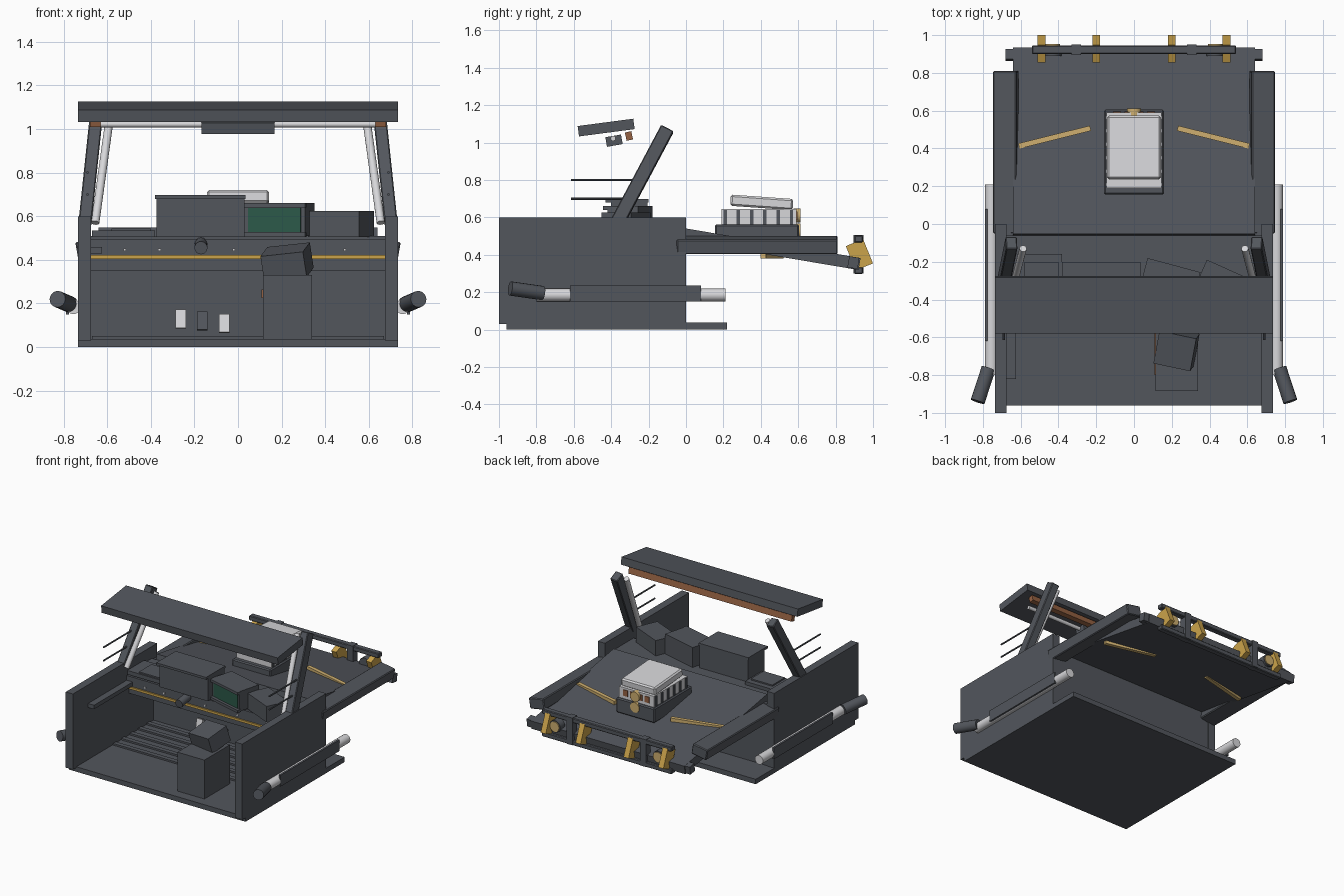
import bpy, math
from mathutils import Vector, Euler

cube = bpy.data.objects.get("Cube")
if cube:
    bpy.data.objects.remove(cube, do_unlink=True)


def material(name, r, g, b):
    m = bpy.data.materials.new(name)
    m.use_nodes = True
    m.diffuse_color = (r, g, b, 1)
    m.node_tree.nodes["Principled BSDF"].inputs["Base Color"].default_value = (r, g, b, 1)
    return m


grey = material("slate grey", 0.085, 0.093, 0.108)
white = material("pale grey", 0.68, 0.68, 0.70)
gold = material("gold", 0.60, 0.37, 0.07)
brass = material("brass", 0.62, 0.43, 0.16)
copper = material("copper", 0.30, 0.12, 0.055)
green = material("screen green", 0.025, 0.10, 0.065)


def finish(name, mat):
    ob = bpy.context.object
    ob.name = name
    ob.data.materials.append(mat)
    return ob


def block(name, center, size, mat=grey, rot=(0, 0, 0), bevel=0):
    """Box from centre, size and rotation in degrees."""
    bpy.ops.mesh.primitive_cube_add(size=1, location=center,
                                    rotation=[math.radians(a) for a in rot])
    ob = finish(name, mat)
    ob.scale = size
    bpy.ops.object.transform_apply(location=False, rotation=False, scale=True)
    if bevel:
        mod = ob.modifiers.new("Bevel", 'BEVEL')
        mod.width, mod.segments = bevel, 1
    return ob


def span(name, x, y, z, mat=grey, bevel=0):
    """Upright box from its limits on each axis."""
    lims = (x, y, z)
    return block(name, [(a + b) / 2 for a, b in lims],
                 [abs(b - a) for a, b in lims], mat, bevel=bevel)


def rod(name, a, b, radius, mat=grey, sides=16):
    """Cylinder between two points."""
    a, b = Vector(a), Vector(b)
    d = b - a
    bpy.ops.mesh.primitive_cylinder_add(vertices=sides, radius=radius, depth=d.length,
                                        location=(a + b) / 2,
                                        rotation=d.to_track_quat('Z', 'Y').to_euler())
    ob = finish(name, mat)
    bpy.ops.object.shade_smooth_by_angle()
    return ob


# Tub: floor, ribs, firewall
span("floor", (-0.735, 0.735), (-0.96, 0.22), (0, 0.037))
span("firewall", (-0.68, 0.68), (-0.04, -0.005), (0.03, 0.5))
for i in range(5):
    y = -0.53 + i * 0.1
    span("floor_rib", (-0.67, 0.67), (y, y + 0.035), (0.03, 0.05))

# Dashboard
span("dashboard_lower", (-0.68, 0.68), (-0.33, -0.03), (0.35, 0.42))
span("dashboard_upper", (-0.68, 0.68), (-0.36, -0.03), (0.42, 0.495))
span("dashboard_top", (-0.68, 0.68), (-0.34, -0.06), (0.49, 0.51))
span("dashboard_trim", (-0.68, 0.68), (-0.37, -0.32), (0.405, 0.422), gold)
for x in (-0.52, -0.36, -0.02, 0.25, 0.49):
    span("dashboard_stud", (x - 0.006, x + 0.006), (-0.367, -0.355), (0.44, 0.452), white)
span("arm_rail", (-0.68, -0.625), (-0.82, -0.34), (0.43, 0.46))
rod("steering_stub", (-0.17, -0.46, 0.455), (-0.17, -0.32, 0.475), 0.03)
span("side_console", (-0.67, -0.38), (-0.36, -0.16), (0.505, 0.535))
span("console_pad", (-0.58, -0.4), (-0.35, -0.2), (0.53, 0.545))
span("instrument_cowl", (-0.375, 0.03), (-0.40, -0.205), (0.505, 0.685))
span("cowl_lid", (-0.38, 0.035), (-0.43, -0.2), (0.68, 0.697))
block("display_housing", (0.19, -0.30, 0.585), (0.29, 0.17, 0.15), rot=(0, 0, -15))
n = Vector((0, -1, 0))
n.rotate(Euler((0, 0, math.radians(-15))))
face = Vector((0.19, -0.30, 0.583)) + n * 0.086
block("display_screen", face, (0.25, 0.008, 0.11), green, (0, 0, -15))
for dz in (-0.067, 0.067):
    block("display_frame", face + n * 0.008 + Vector((0, 0, dz)), (0.3, 0.03, 0.02),
          rot=(0, 0, -15))
block("glove_console", (0.47, -0.32, 0.565), (0.26, 0.17, 0.12), rot=(0, 0, -24))

# Cabin floor box with tilted unit on top
span("floor_box", (0.115, 0.34), (-0.885, -0.58), (0.03, 0.33))
block("tilted_unit", (0.225, -0.66, 0.39), (0.2, 0.18, 0.12), rot=(14, -6, -12))
span("box_side_strip", (0.108, 0.116), (-0.8, -0.58), (0.225, 0.265), copper)

# Pedals
for x, z, mat in ((-0.263, 0.128, white), (-0.163, 0.12, grey), (-0.063, 0.108, white)):
    block("pedal", (x, -0.08, z), (0.048, 0.02, 0.085), mat, (-12, 0, 0))
    rod("pedal_arm", (x, -0.075, z), (x, -0.03, z + 0.02), 0.01)

# Sloping bonnet with nose bar
SLOPE = -9.6
block("bonnet", (0, 0.435, 0.434), (1.28, 1.0, 0.065), rot=(SLOPE, 0, 0))
block("nose_bar", (0, 0.895, 0.358), (1.36, 0.055, 0.06), rot=(SLOPE, 0, 0))

# Engine on the bonnet
span("engine_base", (-0.16, 0.16), (0.155, 0.605), (0.45, 0.562), bevel=0.008)
span("engine_block", (-0.145, 0.145), (0.19, 0.59), (0.56, 0.645), white)
for i in range(6):
    y = 0.2 + i * 0.071
    span("engine_fin", (-0.152, 0.152), (y, y + 0.018), (0.56, 0.64))
block("engine_cover", (0, 0.405, 0.68), (0.285, 0.335, 0.06), white, (-4, 0, 0), 0.01)
for i in range(4):
    x = -0.09 + i * 0.06
    span("engine_port", (x - 0.02, x + 0.02), (0.585, 0.595), (0.585, 0.63), copper)
for z in (0.53, 0.61):
    rod("engine_pulley", (0, 0.575, z), (0, 0.612, z), 0.038, brass)

# Roof canopy with its crossbars
block("roof", (0, -0.427, 1.08), (1.47, 0.3, 0.056), rot=(7.5, 0, 0))
block("roof_rear_bar", (0, -0.305, 1.035), (1.36, 0.035, 0.045), copper, (12, 0, 0))
rod("roof_tube", (-0.63, -0.39, 1.022), (0.63, -0.39, 1.022), 0.014, white)
block("roof_box", (0, -0.385, 1.01), (0.335, 0.085, 0.052), rot=(10, 0, 0))

# Front bumper
for z in (0.484, 0.315):
    span("bumper_bar", (-0.54, 0.54), (0.9, 0.945), (z - 0.018, z + 0.018), bevel=0.005)

for s in (1, -1):
    side = "left_" if s > 0 else "right_"
    # Walls and fenders
    span(side + "wall", (s * 0.675, s * 0.735), (-1, 0), (0.03, 0.6))
    block(side + "fender", (s * 0.678, 0.38, 0.452), (0.125, 0.86, 0.08), rot=(0, s * 10, 0),
          bevel=0.006)
    # Windscreen pillars with inner tubes and rear-view rods
    foot, head = Vector((s * 0.705, -0.365, 0.575)), Vector((s * 0.645, -0.1, 1.075))
    d = head - foot
    pillar = block(side + "pillar", (foot + head) / 2, (0.06, 0.075, d.length), bevel=0.005)
    pillar.rotation_euler = (-math.atan2(d.y, d.z), math.atan2(d.x, math.hypot(d.y, d.z)), 0)
    rod(side + "pillar_tube", (s * 0.655, -0.39, 0.57), (s * 0.587, -0.13, 1.06), 0.019, white)
    for z in (0.7, 0.8):
        rod(side + "pillar_pin", (s * 0.69, -0.615, z), (s * 0.69, -0.27, z), 0.006, sides=8)
    # Side pipes with guard plate and angled grip
    rod(side + "pipe", (s * 0.755, -0.8, 0.185), (s * 0.755, 0.21, 0.185), 0.034, white)
    span(side + "pipe_guard", (s * 0.775, s * 0.79), (-0.62, 0.08), (0.15, 0.235))
    rod(side + "pipe_grip", (s * 0.77, -0.765, 0.195), (s * 0.828, -0.94, 0.22), 0.038)
    # Bonnet strips
    block(side + "bonnet_strip", (s * 0.42, 0.46, 0.43), (0.39, 0.028, 0.1), brass,
          (0, 0, -s * 14))
    # Bumper posts, clamps and lamps
    span(side + "bumper_post", (s * 0.28, s * 0.33), (0.895, 0.95), (0.3, 0.505))
    for x in (0.2, 0.49):
        block(side + "bumper_clamp", (s * x, 0.927, 0.4), (0.042, 0.1, 0.14), gold, (22, 0, 0))
    rod(side + "lamp_shell", (s * 0.43, 0.89, 0.4), (s * 0.43, 0.945, 0.4), 0.045)
    rod(side + "lamp_lens", (s * 0.43, 0.94, 0.4), (s * 0.43, 0.952, 0.4), 0.038, brass)
